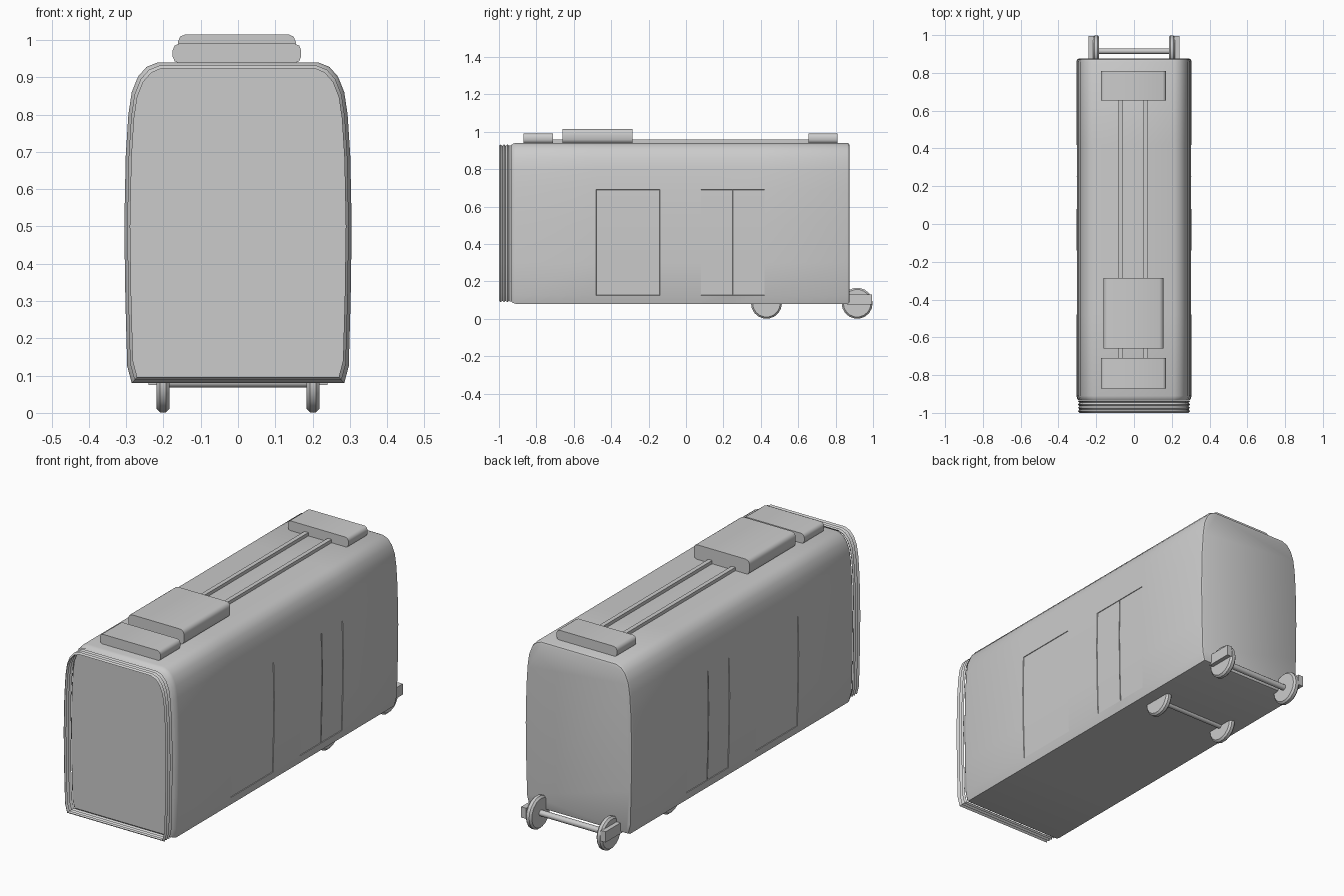
import bpy, bmesh
from math import radians, pi
from mathutils import Matrix

cube = bpy.data.objects.get("Cube")
if cube:
    bpy.data.objects.remove(cube)

grey = bpy.data.materials.new("light_grey")
grey.use_nodes = True
GREY = (0.6, 0.6, 0.6, 1)
grey.diffuse_color = GREY
grey.node_tree.nodes["Principled BSDF"].inputs["Base Color"].default_value = GREY


def finish(name, bm, angle=35):
    bmesh.ops.recalc_face_normals(bm, faces=bm.faces)
    mesh = bpy.data.meshes.new(name)
    bm.to_mesh(mesh)
    bm.free()
    mesh.materials.append(grey)
    ob = bpy.data.objects.new(name, mesh)
    bpy.context.collection.objects.link(ob)
    bpy.ops.object.select_all(action='DESELECT')
    ob.select_set(True)
    bpy.context.view_layer.objects.active = ob
    bpy.ops.object.shade_smooth_by_angle(angle=radians(angle))
    return ob


DOOR_LOW, DOOR_HIGH = 0.125, 0.69
MID_Z = 0.51
# Right half of the cross-section, bottom to top
HALF = [(0.285, 0.08), (0.297, DOOR_LOW), (0.302, 0.3), (0.305, 0.5), (0.301, DOOR_HIGH),
        (0.294, 0.8), (0.285, 0.86), (0.268, 0.902), (0.245, 0.928), (0.215, 0.94)]
SECTION = HALF + [(-x, z) for x, z in reversed(HALF)]


def loft(stations, caps):
    """Skin the cross-section along y; each station is (y, inward offset)."""
    bm = bmesh.new()
    rings = []
    for y, off in stations:
        sx, sz = 1 - off / 0.305, 1 - off / 0.43
        rings.append([bm.verts.new((x * sx, y, MID_Z + (z - MID_Z) * sz)) for x, z in SECTION])
    n = len(SECTION)
    for a, b in zip(rings, rings[1:]):
        for i in range(n):
            bm.faces.new((a[i], a[(i + 1) % n], b[(i + 1) % n], b[i]))
    if caps:
        bm.faces.new(rings[0])
        bm.faces.new(rings[-1])
    bmesh.ops.recalc_face_normals(bm, faces=bm.faces)
    return bm


# Body shell with shallow recessed door leaves on both sides
DOORS = [(-0.48, -0.14), (0.08, 0.25), (0.25, 0.42)]
body = loft([(-0.935, 0.012), (-0.925, 0.004), (-0.91, 0), (-0.48, 0), (-0.14, 0), (0.08, 0),
             (0.25, 0), (0.42, 0), (0.86, 0), (0.871, 0.004), (0.875, 0.012)], True)
for y0, y1 in DOORS:
    for side in (-1, 1):
        leaf = []
        for f in body.faces:
            c = f.calc_center_median()
            if y0 < c.y < y1 and DOOR_LOW < c.z < DOOR_HIGH and c.x * side > 0.2:
                leaf.append(f)
        bmesh.ops.inset_region(body, faces=leaf, thickness=0.001, depth=-0.003,
                               use_even_offset=True)
finish("body_shell", body)

# Open accordion gangway at the front
folds = [(-1 + i * 0.009, 0.008 if i % 2 else 0.016) for i in range(8)]
finish("gangway_bellows", loft(folds, False), 20)


def block(name, x, y, z, bevel=0.0):
    """Box from (min, max) ranges, with its lengthwise edges rounded."""
    bm = bmesh.new()
    bmesh.ops.create_cube(bm, size=1)
    for v in bm.verts:
        for axis, (lo, hi) in enumerate((x, y, z)):
            v.co[axis] = lo if v.co[axis] < 0 else hi
    if bevel:
        edges = [e for e in bm.edges if abs(e.verts[0].co.y - e.verts[1].co.y) > 0.01]
        bmesh.ops.bevel(bm, geom=edges, offset=bevel, segments=2, profile=0.5, affect='EDGES')
    return finish(name, bm, 50)


# Roof equipment
block("front_roof_unit", (-0.175, 0.169), (-0.87, -0.71), (0.938, 0.99), 0.017)
block("main_roof_unit", (-0.161, 0.155), (-0.66, -0.285), (0.938, 1.015), 0.02)
block("rear_roof_unit", (-0.175, 0.169), (0.655, 0.81), (0.938, 0.99), 0.017)
for name, x in (("right_roof_pipe", -0.07), ("left_roof_pipe", 0.062)):
    block(name, (x - 0.011, x + 0.011), (-0.72, 0.66), (0.936, 0.957))


def rod(name, x, y, z, radius, length, sides, bevel=0.0):
    """Cylinder lying along x."""
    bm = bmesh.new()
    bmesh.ops.create_cone(bm, cap_ends=True, segments=sides, radius1=radius, radius2=radius,
                          depth=length,
                          matrix=Matrix.Translation((x, y, z)) @ Matrix.Rotation(pi / 2, 4, 'Y'))
    if bevel:
        rims = [e for e in bm.edges if abs(e.verts[0].co.x - e.verts[1].co.x) < 0.001]
        bmesh.ops.bevel(bm, geom=rims, offset=bevel, segments=1, affect='EDGES')
    return finish(name, bm)


# Wheelsets
WHEEL_R = 0.083
for end, y in (("middle", 0.43), ("rear", 0.915)):
    rod(end + "_axle", 0, y, WHEEL_R, 0.015, 0.4, 12)
    for side, s in (("right", -1), ("left", 1)):
        rod(f"{end}_{side}_wheel", s * 0.201, y, WHEEL_R, WHEEL_R, 0.034, 18, 0.009)

# Axle boxes outside the rear wheels
for side, s in (("right", -1), ("left", 1)):
    block(f"rear_{side}_axle_box", sorted((s * 0.212, s * 0.24)), (0.86, 0.995), (0.075, 0.13))
